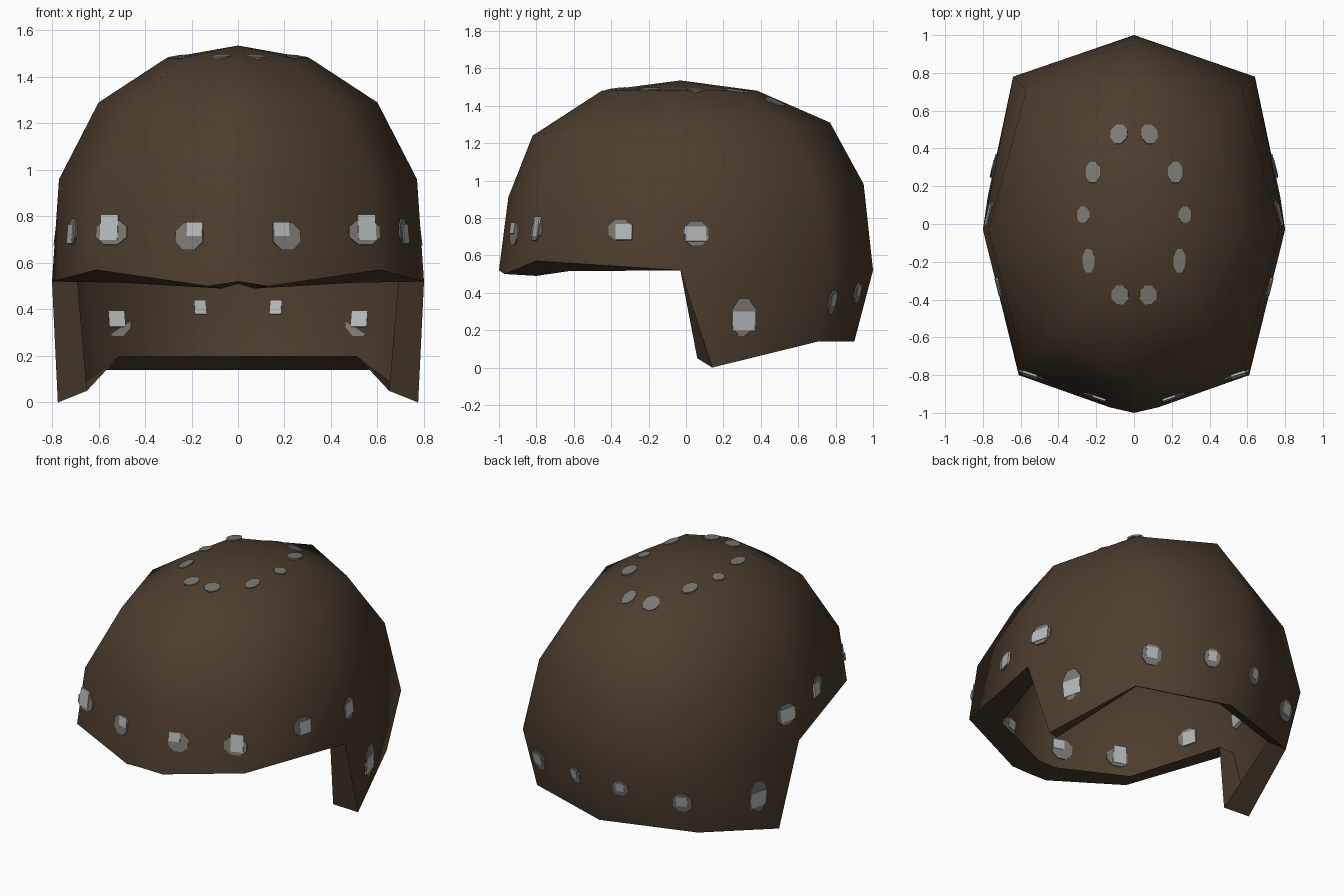
import bpy, bmesh, math
from mathutils import Vector, Matrix
from mathutils.bvhtree import BVHTree

if "Cube" in bpy.data.objects:
    bpy.data.objects.remove(bpy.data.objects["Cube"])


def material(name, rgb):
    m = bpy.data.materials.new(name)
    m.diffuse_color = (*rgb, 1)
    m.use_nodes = True
    m.node_tree.nodes["Principled BSDF"].inputs["Base Color"].default_value = m.diffuse_color
    return m


brown = material("dark_brown", (0.073, 0.046, 0.027))
grey = material("warm_grey", (0.20, 0.19, 0.17))
silver = material("light_grey", (0.47, 0.49, 0.49))


def finish(bm, name, mat):
    me = bpy.data.meshes.new(name)
    bm.to_mesh(me)
    bm.free()
    me.materials.append(mat)
    ob = bpy.data.objects.new(name, me)
    bpy.context.collection.objects.link(ob)
    mod = ob.modifiers.new("mirror", 'MIRROR')
    mod.merge_threshold = 0.0005
    return ob


# Right half of the shell: columns run from front centre round to back centre
rows = [
    [(0, -1, .52), (.13, -.97, .50), (.61, -.8, .57), (.8, -.03, .52), (.64, .78, .52), (0, 1, .52)],
    [(0, -.95, .91), (.12, -.92, .91), (.58, -.76, .93), (.77, -.03, .96), (.57, .71, .97), (0, .95, .98)],
    [(0, -.82, 1.24), (.1, -.79, 1.24), (.435, -.585, 1.30), (.6, -.03, 1.29), (.42, .53, 1.31), (0, .77, 1.31)],
    [(0, -.45, 1.48), (.05, -.435, 1.48), (.24, -.34, 1.48), (.31, -.03, 1.48), (.24, .28, 1.48), (0, .38, 1.48)],
]
neck = [(.775, .14, 0), (.585, .71, .14), (0, .9, .14)]
# Inner edge of the lip, along the brim and then down the cheek to the neck
lip = [(0, -.83, .51), (.07, -.8, .49), (.5, -.63, .515), (.69, -.03, .52),
       (.65, .06, .05), (.51, .63, .2), (0, .79, .2)]

bm = bmesh.new()
g = [[bm.verts.new(p) for p in r] for r in rows]
low = [bm.verts.new(p) for p in neck]
top = bm.verts.new((0, -.03, 1.535))
faces = []
for c in range(5):
    for a, b in zip(g, g[1:]):
        faces.append((a[c], a[c + 1], b[c + 1], b[c]))
    faces.append((g[-1][c], g[-1][c + 1], top))
for c in range(2):
    faces.append((low[c], low[c + 1], g[0][c + 4], g[0][c + 3]))
for f in faces:
    bm.faces.new(f).smooth = True
bm.normal_update()
tree = BVHTree.FromBMesh(bm)

# Flat lip turned inward around the opening
outer = g[0][:4] + low
inner = [bm.verts.new(p) for p in lip]
for i in range(6):
    f = bm.faces.new((outer[i + 1], outer[i], inner[i], inner[i + 1]))
    for e in f.edges:
        e.smooth = False
finish(bm, "helmet_shell", brown)


def frame(loc, n, ref):
    up = (ref - n * ref.dot(n)).normalized()
    right = up.cross(n)
    m = Matrix((right, up, n)).transposed().to_4x4()
    m.translation = loc
    return m


def disc(bm, m, w, h, thick):
    turn = Matrix.Rotation(math.pi / 8, 4, 'Z')
    bmesh.ops.create_cone(bm, cap_ends=True, segments=8, radius1=.54, radius2=.54, depth=1,
                          matrix=m @ Matrix.Diagonal((w, h, thick, 1)) @ turn)


def box(bm, m, w, h, thick):
    bmesh.ops.create_cube(bm, size=1, matrix=m @ Matrix.Diagonal((w, h, thick, 1)))


plates, pins = bmesh.new(), bmesh.new()
Z, Y = Vector((0, 0, 1)), Vector((0, 1, 0))

# Band rivets: position, plate size, pin size, pin shift, shows on the inside too
band = [
    ((.21, -.92, .715), (.125, .12), (.07, .06), (-.025, .03), True),
    ((.55, -.82, .735), (.14, .11), (.08, .11), (.01, .02), True),
    ((.71, -.35, .735), (.13, .11), (.09, .085), (.02, -.01), True),
    ((.785, .06, .715), (.14, .13), (.115, .08), (-.005, 0), True),
    ((.75, .31, .27), (.13, .20), (.12, .10), (0, -.02), False),
    ((.52, .78, .35), (.12, .13), (.07, .07), (0, .01), False),
    ((.16, .91, .40), (.10, .11), (.05, .06), (0, .01), False),
]
for pos, plate, pin, shift, through in band:
    loc, n, _, _ = tree.find_nearest(Vector(pos))
    m = frame(loc if through else loc + n * .004, n, Z)
    disc(plates, m, *plate, .014 if through else .007)
    box(pins, m @ Matrix.Translation((*shift, 0)), *pin, .022 if through else .012)

# Ring of rivets on the crown
for x, y, w, h in [(.08, .475, .09, .11), (.22, .275, .08, .115), (.27, .05, .07, .085),
                   (.24, -.195, .065, .125), (.075, -.375, .09, .10)]:
    loc, n, _, _ = tree.ray_cast(Vector((x, y, 3)), -Z)
    disc(plates, frame(loc, n, Y), w, h, .011)

finish(plates, "rivet_plates", grey)
finish(pins, "rivet_pins", silver)
